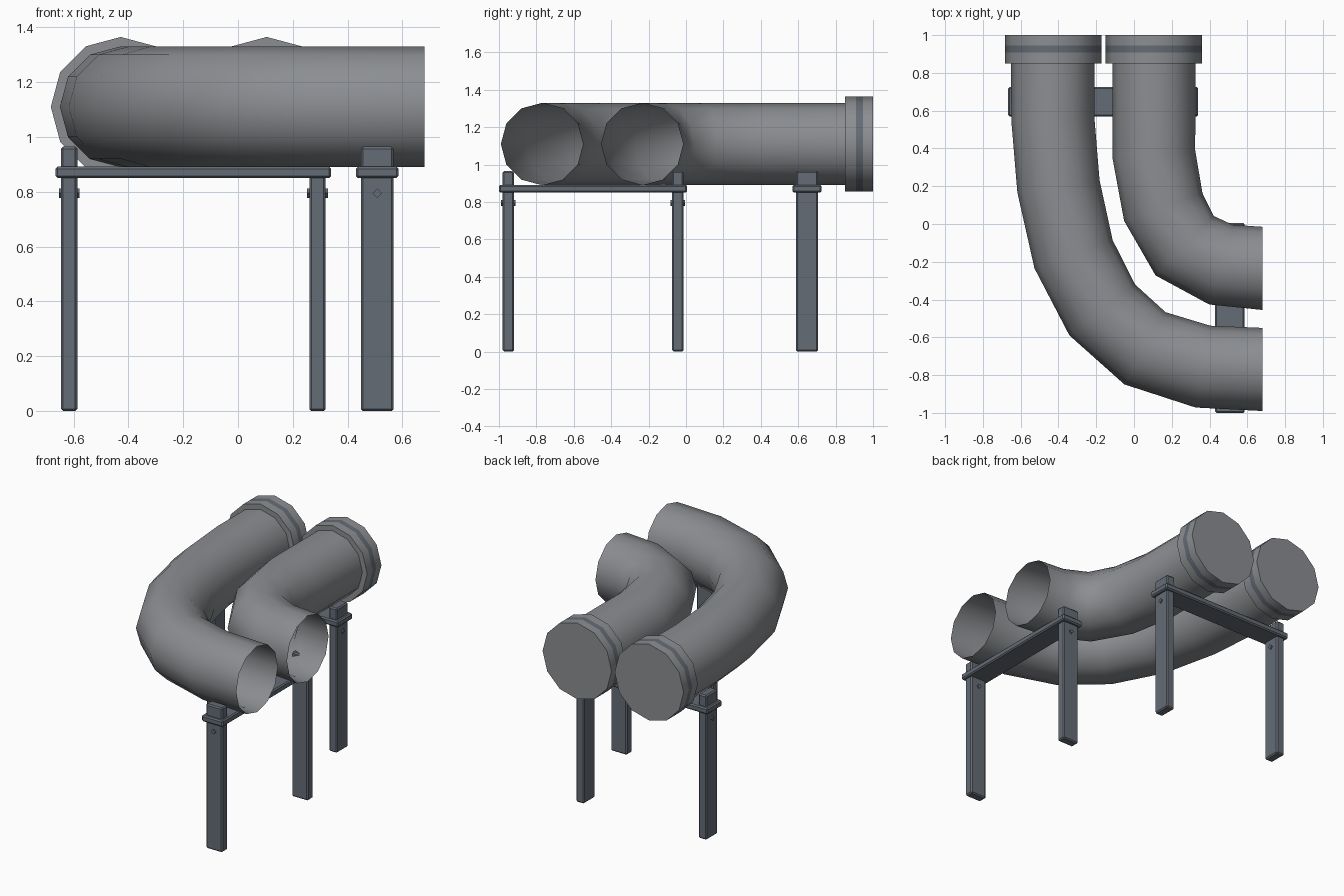
import bpy, bmesh, math
from mathutils import Vector

if "Cube" in bpy.data.objects:
    bpy.data.objects.remove(bpy.data.objects["Cube"])


def material(name, rgb):
    m = bpy.data.materials.new(name)
    m.diffuse_color = (*rgb, 1)
    m.use_nodes = True
    m.node_tree.nodes["Principled BSDF"].inputs["Base Color"].default_value = m.diffuse_color
    return m


PIPE = material("pipe grey", (0.26, 0.27, 0.285))
STEEL = material("dark support steel", (0.13, 0.15, 0.18))

SIDES, CENTRE_Z = 12, 1.11


def finish(bm, name, mats, smooth):
    bmesh.ops.recalc_face_normals(bm, faces=bm.faces[:])
    mesh = bpy.data.meshes.new(name)
    bm.to_mesh(mesh)
    bm.free()
    ob = bpy.data.objects.new(name, mesh)
    bpy.context.collection.objects.link(ob)
    for m in mats:
        mesh.materials.append(m)
    if smooth:
        bpy.ops.object.select_all(action='DESELECT')
        ob.select_set(True)
        bpy.context.view_layer.objects.active = ob
        bpy.ops.object.shade_smooth_by_angle(angle=math.radians(42))
    return ob


def ring(bm, centre, side, r):
    return [bm.verts.new(centre + side * (r * math.sin(a)) + Vector((0, 0, r * math.cos(a))))
            for a in (math.tau * i / SIDES for i in range(SIDES))]


def bridge(bm, a, b):
    return [bm.faces.new((a[i], a[(i + 1) % SIDES], b[(i + 1) % SIDES], b[i]))
            for i in range(SIDES)]


def pipe(name, path, r=0.22):
    """Open, thin-walled pipe swept along a flat path."""
    pts = [Vector((x, y, CENTRE_Z)) for x, y in path]
    bm = bmesh.new()
    last = None
    for i, p in enumerate(pts):
        if i == 0:
            t = Vector((0, -1, 0))
        elif i == len(pts) - 1:
            t = Vector((1, 0, 0))
        else:
            t = ((p - pts[i - 1]).normalized() + (pts[i + 1] - p).normalized()).normalized()
        cur = ring(bm, p, Vector((-t.y, t.x, 0)), r)
        if last:
            bridge(bm, last, cur)
        last = cur
    finish(bm, name, [PIPE], True)


def collar(name, x, r=0.255):
    """Capped end collar with a darker band around it."""
    bm = bmesh.new()
    rings = [ring(bm, Vector((x, y, CENTRE_Z)), Vector((1, 0, 0)), r)
             for y in (0.85, 0.908, 0.945, 1.0)]
    for i in range(3):
        for f in bridge(bm, rings[i], rings[i + 1]):
            f.material_index = int(i == 1)
    bm.faces.new(rings[0])
    bm.faces.new(rings[-1])
    finish(bm, name, [PIPE, STEEL], True)


def box(name, lo, hi, bevel=0.008):
    bm = bmesh.new()
    bmesh.ops.create_cube(bm, size=1)
    for v in bm.verts:
        v.co = Vector([lo[k] + (v.co[k] + 0.5) * (hi[k] - lo[k]) for k in range(3)])
    bmesh.ops.bevel(bm, geom=bm.edges[:], offset=bevel, segments=1, affect='EDGES')
    finish(bm, name, [STEEL], False)


def bolt(name, centre, axis):
    """Four-sided pin through a leg."""
    bm = bmesh.new()
    bmesh.ops.create_cone(bm, cap_ends=True, segments=4, radius1=0.017, radius2=0.017, depth=0.076)
    q = Vector((0, 0, 1)).rotation_difference(axis)
    for v in bm.verts:
        v.co = q @ v.co + centre
    finish(bm, name, [STEEL], False)


def support(name, centre, along, across):
    """Two legs, a cross beam and bolts; 'along' is the beam direction."""
    def span(label, a, half_a, half_c, z0, z1):
        h = Vector([abs(k) for k in along * half_a + across * half_c])
        c = centre + along * a
        box(label, (c - h) + Vector((0, 0, z0)), (c + h) + Vector((0, 0, z1)))
    span(name + "_beam", 0, 0.503, 0.078, 0.85, 0.892)
    for label, s in (("_leg_a", -1), ("_leg_b", 1)):
        span(name + label, s * 0.453, 0.03, 0.06, 0, 0.965)
        bolt(name + label + "_bolt", centre + along * (s * 0.453) + Vector((0, 0, 0.795)), along)


# Two bent pipes with collars at the back
pipe("outer_pipe", [(-0.43, 0.96), (-0.43, 0.56), (-0.40, 0.20), (-0.32, -0.16), (-0.168, -0.455),
                    (0.058, -0.658), (0.365, -0.755), (0.68, -0.77)])
pipe("inner_pipe", [(0.105, 0.96), (0.105, 0.37), (0.155, 0.09), (0.268, -0.115),
                    (0.46, -0.215), (0.68, -0.235)])
collar("outer_pipe_collar", -0.428)
collar("inner_pipe_collar", 0.105)

# Two leg frames carrying the pipes
X, Y = Vector((1, 0, 0)), Vector((0, 1, 0))
support("right_support", Vector((0.508, -0.497, 0)), Y, X)
support("back_support", Vector((-0.163, 0.647, 0)), X, Y)
